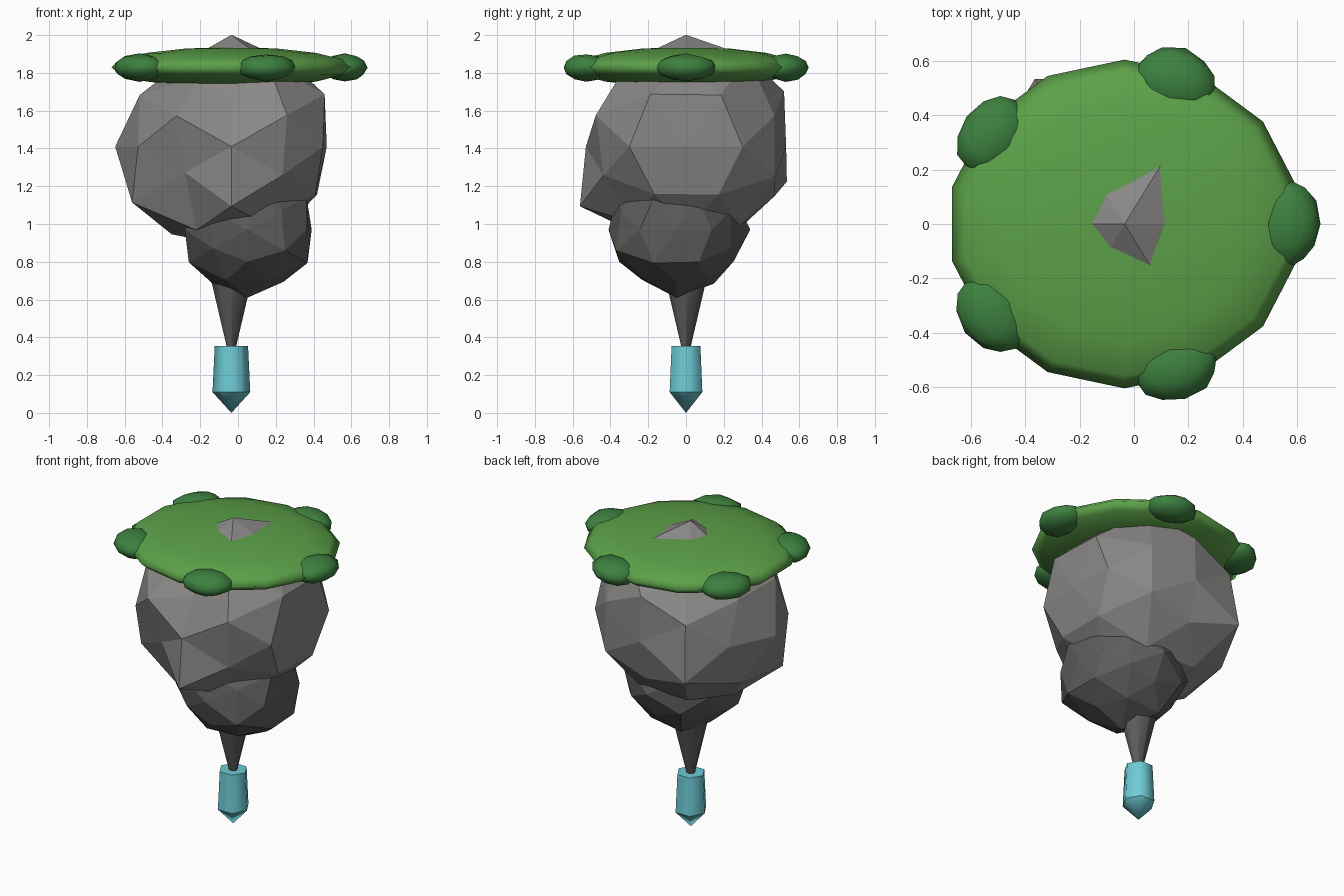
import bpy
import bmesh
import math
import random
from mathutils import Matrix, Vector

random.seed(4)
AXIS_X = -0.035

if "Cube" in bpy.data.objects:
    bpy.data.objects.remove(bpy.data.objects["Cube"], do_unlink=True)


def material(name, rgb):
    mat = bpy.data.materials.new(name)
    mat.use_nodes = True
    mat.diffuse_color = (*rgb, 1)
    mat.node_tree.nodes["Principled BSDF"].inputs["Base Color"].default_value = (*rgb, 1)
    return mat


stone = material("grey stone", (0.25, 0.243, 0.235))
dark_stone = material("dark stone", (0.11, 0.108, 0.104))
grass = material("grass green", (0.107, 0.356, 0.066))
leaf = material("leaf green", (0.047, 0.22, 0.05))
cyan = material("crystal cyan", (0.155, 0.6, 0.67))


def finish(name, bm, mat, smooth=False):
    bmesh.ops.recalc_face_normals(bm, faces=bm.faces)
    mesh = bpy.data.meshes.new(name)
    bm.to_mesh(mesh)
    bm.free()
    mesh.materials.append(mat)
    obj = bpy.data.objects.new(name, mesh)
    bpy.context.collection.objects.link(obj)
    if smooth:
        bpy.ops.object.select_all(action="DESELECT")
        obj.select_set(True)
        bpy.context.view_layer.objects.active = obj
        bpy.ops.object.shade_smooth_by_angle(angle=math.radians(65))
    return obj


def sphere_directions():
    """Directions of a once-divided icosahedron: axes, corners, edge middles."""
    result = []
    for base in ((0, 0, 1), (0, 0.851, 0.526), (0.5, 0.809, 0.309)):
        for shift in range(3):
            p = base[shift:] + base[:shift]
            signs = [(1, -1) if c else (1,) for c in p]
            result += [Vector((p[0] * a, p[1] * b, p[2] * c))
                       for a in signs[0] for b in signs[1] for c in signs[2]]
    return result


def lump(name, centre, radii, squash, mat, turn=0, smooth=False):
    """Faceted ball with one radius for each direction."""
    bm = bmesh.new()
    dirs = sphere_directions()
    verts = [bm.verts.new(d) for d in dirs]
    bmesh.ops.convex_hull(bm, input=verts)
    place = (Matrix.Translation(centre) @ Matrix.Rotation(turn, 4, "Z")
             @ Matrix.Diagonal((*squash, 1)))
    for v, d, r in zip(verts, dirs, radii):
        v.co = place @ (d * r)
    return finish(name, bm, mat, smooth)


def tapered(name, sides, low, high, r_low, r_high, mat, turn=0):
    bm = bmesh.new()
    bmesh.ops.create_cone(
        bm, cap_ends=True, segments=sides, radius1=r_low, radius2=r_high, depth=high - low,
        matrix=Matrix.Translation((AXIS_X, 0, (low + high) / 2)) @ Matrix.Rotation(turn, 4, "Z"))
    bmesh.ops.remove_doubles(bm, verts=bm.verts, dist=0.0005)
    return finish(name, bm, mat, smooth=True)


# Upper rock, with its peak poking through the grass
upper = [
    .65, .58, .53, .53, .505, .615,
    .61, .55, .48, .66, .57, .57, .56, .58, .58, .55, .55, .60,
    .58, .58, .59, .54, .60, .66, .58, .49,
    .60, .56, .61, .55, .58, .60, .60, .65,
    .65, .57, .61, .55, .56, .58, .52, .60,
]
lump("upper_rock", (AXIS_X, 0, 1.41), upper, (1, 1, 0.91), stone)

# Lower rock, set off to one side
lower = [.36, .40, .39, .36, .34, .33] + [random.uniform(.35, .40) for _ in range(36)]
lump("lower_rock", (0.05, -0.05, 0.97), lower, (1, 1, 0.9), dark_stone)

# Stone spike leading down to the crystal
tapered("stone_spike", 8, 0.27, 0.8, 0.006, 0.13, dark_stone)

# Hanging crystal
tapered("crystal_body", 6, 0.11, 0.355, 0.1, 0.088, cyan, math.pi / 2)
tapered("crystal_tip", 6, 0, 0.11, 0, 0.1, cyan, math.pi / 2)

# Grass disc
bm = bmesh.new()
bmesh.ops.create_uvsphere(
    bm, u_segments=14, v_segments=8, radius=1,
    matrix=Matrix.Translation((AXIS_X, 0, 1.83)) @ Matrix.Diagonal((0.652, 0.605, 0.107, 1)))
grass_disc = finish("grass_disc", bm, grass)
grass_disc.data.shade_smooth()

# Bushes spaced around the rim
for i in range(5):
    a = math.tau * i / 5
    spot = (AXIS_X + 0.6 * math.cos(a), 0.555 * math.sin(a), 1.828)
    radii = [random.uniform(0.95, 1.04) for _ in range(42)]
    bush = lump(f"bush_{i + 1}", spot, radii, (0.122, 0.16, 0.073), leaf, a)
    bush.data.shade_smooth()
